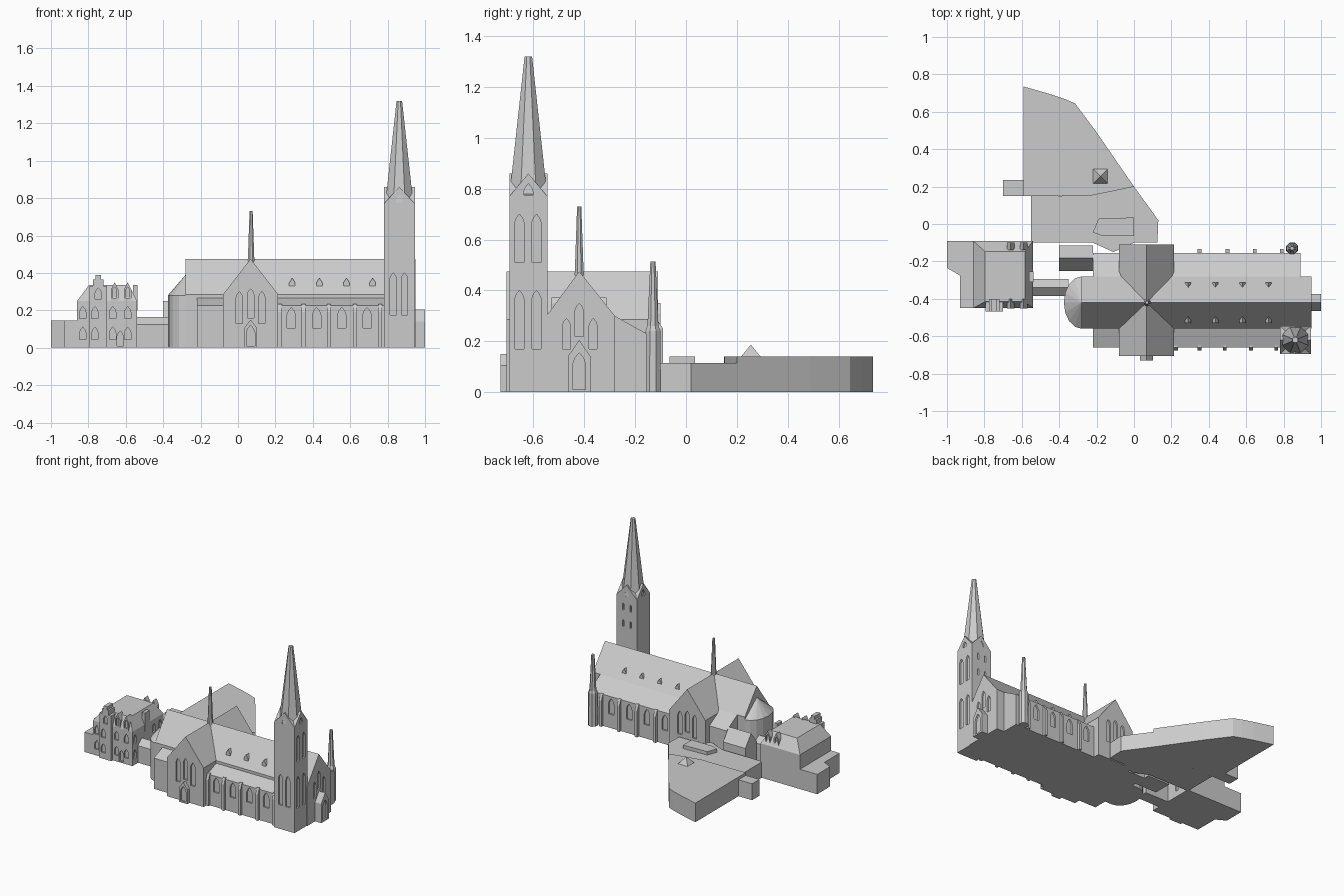
import bpy, bmesh, math

if "Cube" in bpy.data.objects:
    bpy.data.objects.remove(bpy.data.objects["Cube"])

stone = bpy.data.materials.new("grey_stone")
stone.diffuse_color = (0.6, 0.6, 0.6, 1)
stone.use_nodes = True
stone.node_tree.nodes["Principled BSDF"].inputs["Base Color"].default_value = stone.diffuse_color


def make(name, bm):
    bmesh.ops.recalc_face_normals(bm, faces=bm.faces)
    me = bpy.data.meshes.new(name)
    bm.to_mesh(me)
    bm.free()
    me.materials.append(stone)
    ob = bpy.data.objects.new(name, me)
    bpy.context.collection.objects.link(ob)
    return ob


def add_prism(bm, axis, pts, a, b):
    """Extrude a 2D outline along an axis from a to b."""
    place = {'x': lambda p, t: (t, p[0], p[1]),
             'y': lambda p, t: (p[0], t, p[1]),
             'z': lambda p, t: (p[0], p[1], t)}[axis]
    lo = [bm.verts.new(place(p, a)) for p in pts]
    hi = [bm.verts.new(place(p, b)) for p in pts]
    bm.faces.new(lo)
    bm.faces.new(hi[::-1])
    for i in range(len(pts)):
        j = (i + 1) % len(pts)
        bm.faces.new((lo[i], hi[i], hi[j], lo[j]))


def prism(name, axis, pts, a, b):
    bm = bmesh.new()
    add_prism(bm, axis, pts, a, b)
    return make(name, bm)


def box(name, x0, x1, y0, y1, z0, z1):
    return prism(name, 'z', [(x0, y0), (x1, y0), (x1, y1), (x0, y1)], z0, z1)


def house(u0, u1, eave, top, base=0):
    return [(u0, base), (u1, base), (u1, eave), ((u0 + u1) / 2, top), (u0, eave)]


def hull(name, pts):
    bm = bmesh.new()
    for p in pts:
        bm.verts.new(p)
    bmesh.ops.convex_hull(bm, input=bm.verts)
    bmesh.ops.dissolve_limit(bm, angle_limit=0.01, verts=bm.verts, edges=bm.edges)
    return make(name, bm)


def rect(x0, x1, y0, y1, z):
    return [(x0, y0, z), (x1, y0, z), (x1, y1, z), (x0, y1, z)]


def ring(x, y, z, r, n=8):
    return [(x + r * math.cos((i + .5) * math.tau / n),
             y + r * math.sin((i + .5) * math.tau / n), z) for i in range(n)]


def lancet(u, z0, z1, w):
    h, s = w / 2, z1 - w * 0.9
    return [(u - h, z0), (u + h, z0), (u + h, s), (u + h * .65, s + w * .5),
            (u, z1), (u - h * .65, s + w * .5), (u - h, s)]


def windows(ob, items):
    """Cut pointed recesses: (axis, wall position, centre, bottom, top, width)."""
    bm = bmesh.new()
    for axis, face, u, z0, z1, w in items:
        add_prism(bm, axis, lancet(u, z0, z1, w), face - .012, face + .012)
    cutter = make("window_cutter", bm)
    cutter.hide_render = True
    mod = ob.modifiers.new("recess", 'BOOLEAN')
    mod.operation, mod.solver, mod.object = 'DIFFERENCE', 'EXACT', cutter
    dg = bpy.context.evaluated_depsgraph_get()
    me = bpy.data.meshes.new_from_object(ob.evaluated_get(dg))
    ob.modifiers.clear()
    ob.data = me
    bpy.data.objects.remove(cutter)


# Nave with side aisles
nave = prism("nave", 'x', [(-.66, 0), (-.155, 0), (-.155, .23), (-.28, .30), (-.42, .475),
                           (-.56, .285), (-.56, .265), (-.66, .225)], -.22, .89)
windows(nave, [('y', -.66, x, .105, .215, .045) for x in (.285, .42, .555, .69)] +
        [('y', -.155, x, .10, .215, .045) for x in (.28, .425, .57, .715)])
core = [(-.56, 0), (-.28, 0), (-.28, .30), (-.42, .475), (-.56, .285)]
west = prism("west_front", 'x', core, .89, .95)
windows(west, [('x', .95, -.47, .17, .29, .032), ('x', .95, -.42, .22, .35, .032),
               ('x', .95, -.365, .17, .29, .032)])
prism("choir", 'x', core, -.28, -.22)

# Rounded apse
arc = [(-.28 - .095 * math.sin(math.pi * i / 8), -.42 - .14 * math.cos(math.pi * i / 8))
       for i in range(9)]
hull("apse", [(x, y, z) for x, y in arc for z in (0, .28)] + [(-.28, -.42, .39)])

# Transept with lancets at both ends
transept = prism("transept", 'y', house(-.08, .215, .285, .475), -.705, -.11)
windows(transept, [('y', f, .0675 + d, .13 + .03 * (d == 0), .30 + .015 * (d == 0), .034)
                   for f in (-.705, -.11) for d in (-.06, 0, .06)])

# Porches
porch = prism("south_porch", 'y', house(.033, .102, .105, .15), -.73, -.70)
windows(porch, [('y', -.73, .0675, .01, .12, .045)])
porch = prism("west_porch", 'x', house(-.465, -.375, .14, .205), .94, 1.0)
windows(porch, [('x', 1.0, -.42, .01, .155, .05)])

# Buttresses
for i, x in enumerate((.225, .35, .485, .625, .76)):
    prism(f"south_buttress_{i}", 'x', [(-.65, 0), (-.677, 0), (-.677, .19), (-.66, .235), (-.65, .235)],
          x - .01, x + .01)
for i, x in enumerate((.35, .5, .645, .79)):
    prism(f"north_buttress_{i}", 'x', [(-.165, 0), (-.135, 0), (-.135, .19), (-.155, .235), (-.165, .235)],
          x - .01, x + .01)

# Roof dormers
for i, x in enumerate((.29, .435, .58, .72)):
    for side, y0, y1 in (("south", -.528, -.48), ("north", -.36, -.312)):
        prism(f"{side}_dormer_{i}", 'y', house(x - .016, x + .016, .348, .373, .33), y0, y1)

# Ridge spirelet and corner turret
hull("ridge_spirelet", ring(.07, -.42, .44, .02) + ring(.07, -.42, .73, .009))
hull("turret_base", ring(.845, -.13, 0, .034) + ring(.845, -.13, .24, .032) + ring(.845, -.13, .26, .024))
hull("turret_top", ring(.845, -.13, .25, .024) + ring(.845, -.13, .515, .011))

# Bell tower with crossing gables and octagonal spire
tower = box("tower", .78, .945, -.695, -.545, 0, .77)
windows(tower, [('y', -.695, x, .175, .40, .034) for x in (.83, .89)] +
        [('x', .945, y, z0, z1, .034) for y in (-.655, -.588) for z0, z1 in ((.17, .40), (.51, .70))] +
        [('y', -.545, x, z, z + .05, .012) for x in (.83, .89) for z in (.55, .67)])
gable = prism("tower_gable_ew", 'x', [(-.695, .77), (-.545, .77), (-.62, .86)], .78, .945)
windows(gable, [('x', f, -.62, .775, .82, .035) for f in (.78, .945)])
gable = prism("tower_gable_ns", 'y', [(.78, .77), (.945, .77), (.8625, .86)], -.695, -.545)
windows(gable, [('y', f, .8625, .775, .82, .035) for f in (-.695, -.545)])
hull("spire", ring(.8625, -.62, .77, .081) + ring(.8625, -.62, 1.32, .016))

# Rectory with hipped roof
rectory = hull("rectory", rect(-.86, -.54, -.45, -.09, 0) + rect(-.86, -.54, -.45, -.09, .25) +
               rect(-.797, -.583, -.415, -.147, .335))
windows(rectory, [('y', -.45, x, z, z + .065, .034) for x in (-.83, -.67, -.59) for z in (.045, .155)] +
        [('y', -.45, -.63, .01, .09, .034)] +
        [('x', -.54, y, z, z + .065, .034) for y in (-.42, -.2, -.13) for z in (.045, .155)])
bay = prism("stepped_gable_bay", 'y', [(-.795, 0), (-.70, 0), (-.70, .33), (-.72, .33), (-.72, .365),
            (-.733, .365), (-.733, .388), (-.762, .388), (-.762, .365), (-.775, .365),
            (-.775, .33), (-.795, .33)], -.467, -.40)
windows(bay, [('y', -.467, -.765, z, z + .065, .034) for z in (.045, .155)] +
        [('y', -.467, -.747, .26, .32, .034)])
for i, x in enumerate((-.66, -.59)):
    for side, y0, y1 in (("front", -.453, -.40), ("back", -.14, -.10)):
        d = prism(f"{side}_rectory_dormer_{i}", 'y', house(x - .02, x + .02, .31, .35, .24), y0, y1)
        f = y0 if side == "front" else y1
        windows(d, [('y', f, x, .265, .325, .022)])
box("rectory_chimney", -.562, -.537, -.31, -.255, .2, .335)
prism("rectory_annex", 'z', [(-1, -.09), (-1, -.235), (-.93, -.275), (-.93, -.45), (-.86, -.45), (-.86, -.09)],
      0, .145)

# Linking wings
prism("link_wing", 'x', house(-.385, -.295, .125, .165), -.54, -.35)
prism("sacristy", 'x', house(-.25, -.115, .165, .25), -.40, -.22)

# Low hall at the back
prism("lower_hall", 'z', [(-.55, .15), (-.55, -.1), (-.22, -.1), (-.11, -.15), (0, -.1), (.125, -.1),
                          (.13, .02), (0, .2), (-.23, .152)], 0, .115)
prism("upper_hall", 'z', [(-.59, .735), (-.45, .695), (-.37, .668), (-.315, .645), (-.2, .49), (0, .2),
                          (-.11, .176), (-.23, .152), (-.59, .15)], 0, .14)
prism("hall_skylight_block", 'z', [(-.22, -.045), (-.19, .028), (0, .035), (0, -.065), (-.165, -.065)], .11, .14)
hull("hall_pyramid_skylight", rect(-.22, -.14, .215, .295, .138) + [(-.18, .255, .187)])
box("hall_entrance", -.70, -.585, .15, .235, 0, .12)
